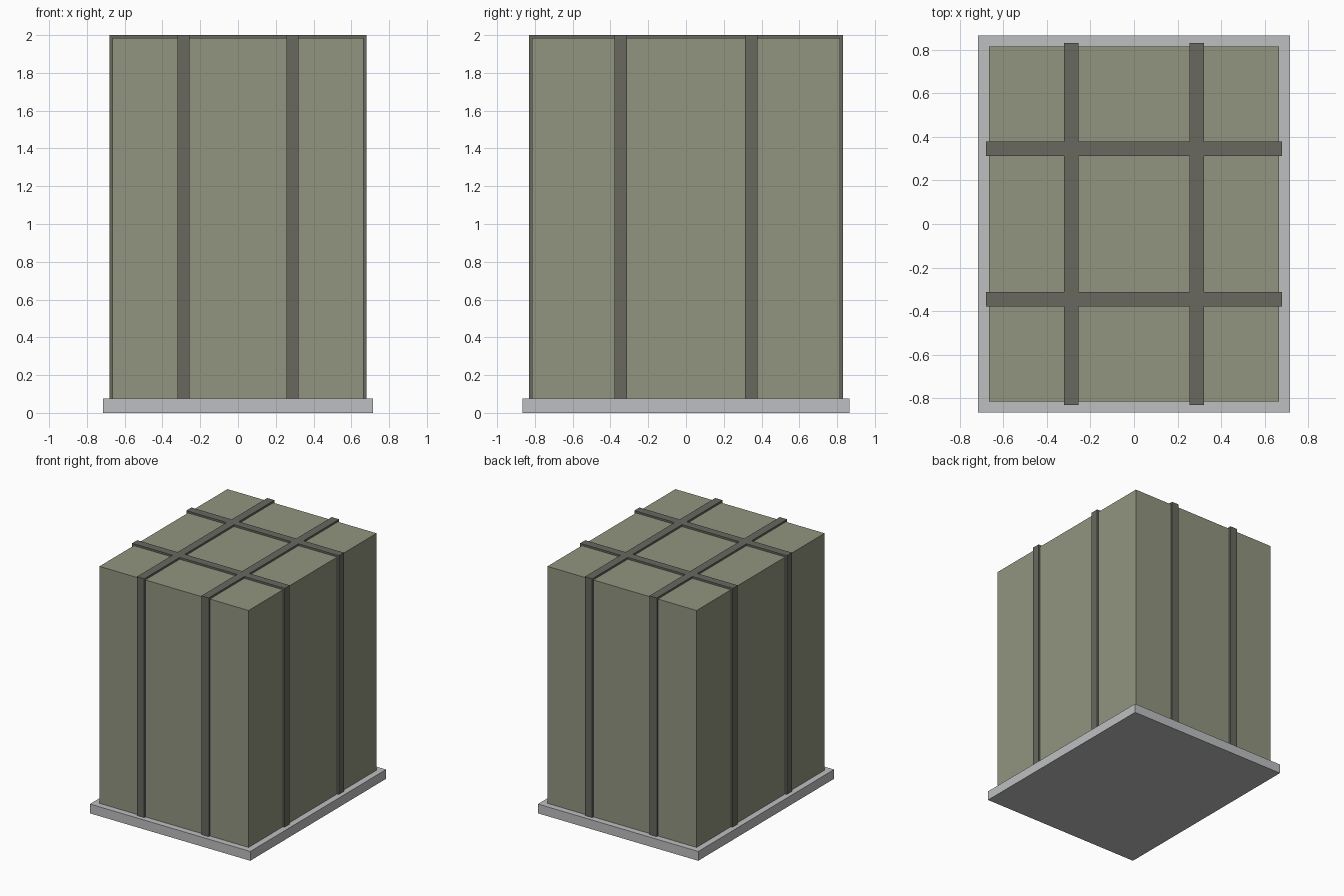
import bpy
import bmesh

if "Cube" in bpy.data.objects:
    bpy.data.objects.remove(bpy.data.objects["Cube"])

# Main dimensions
BASE_X, BASE_Y, BASE_Z = 0.715, 0.865, 0.075
LOAD_X, LOAD_Y, LOAD_Z = 0.665, 0.815, 1.985
STRAP_T, STRAP_W = 0.015, 0.065


def material(name, color):
    m = bpy.data.materials.new(name)
    m.diffuse_color = (*color, 1)
    m.use_nodes = True
    m.node_tree.nodes["Principled BSDF"].inputs["Base Color"].default_value = m.diffuse_color
    return m


grey = material("light_grey", (0.515, 0.521, 0.533))
olive = material("olive_wrap", (0.283, 0.301, 0.212))
dark = material("dark_strap", (0.138, 0.138, 0.117))


def make_object(name, bm, mat):
    bmesh.ops.recalc_face_normals(bm, faces=bm.faces)
    me = bpy.data.meshes.new(name)
    bm.to_mesh(me)
    bm.free()
    me.materials.append(mat)
    ob = bpy.data.objects.new(name, me)
    bpy.context.collection.objects.link(ob)
    return ob


def box(name, hx, hy, z0, z1, mat):
    bm = bmesh.new()
    bmesh.ops.create_cube(bm, size=1)
    for v in bm.verts:
        v.co = (v.co.x * 2 * hx, v.co.y * 2 * hy, z1 if v.co.z > 0 else z0)
    return make_object(name, bm, mat)


def strap(name, half, offset, along_x):
    """Band running up one side, over the top and down the other."""
    o = half + STRAP_T
    profile = [(-o, BASE_Z), (-o, LOAD_Z + STRAP_T), (o, LOAD_Z + STRAP_T), (o, BASE_Z),
               (half, BASE_Z), (half, LOAD_Z), (-half, LOAD_Z), (-half, BASE_Z)]
    bm = bmesh.new()
    rings = []
    for side in (-1, 1):
        w = offset + side * STRAP_W / 2
        rings.append([bm.verts.new((u, w, z) if along_x else (w, u, z)) for u, z in profile])
    a, b = rings
    n = len(profile)
    for i in range(n):
        j = (i + 1) % n
        bm.faces.new((a[i], a[j], b[j], b[i]))
    # Side walls of the band: left leg, top, right leg
    for r in rings:
        for quad in ((0, 1, 6, 7), (1, 2, 5, 6), (2, 3, 4, 5)):
            bm.faces.new([r[k] for k in quad])
    return make_object(name, bm, dark)


# Base slab and wrapped load
box("base_slab", BASE_X, BASE_Y, 0, BASE_Z, grey)
box("wrapped_load", LOAD_X, LOAD_Y, BASE_Z, LOAD_Z, olive)

# Two straps in each direction
for label, s in (("a", -1), ("b", 1)):
    strap("lengthwise_strap_" + label, LOAD_Y, s * 0.288, False)
    strap("crosswise_strap_" + label, LOAD_X, s * 0.345, True)
